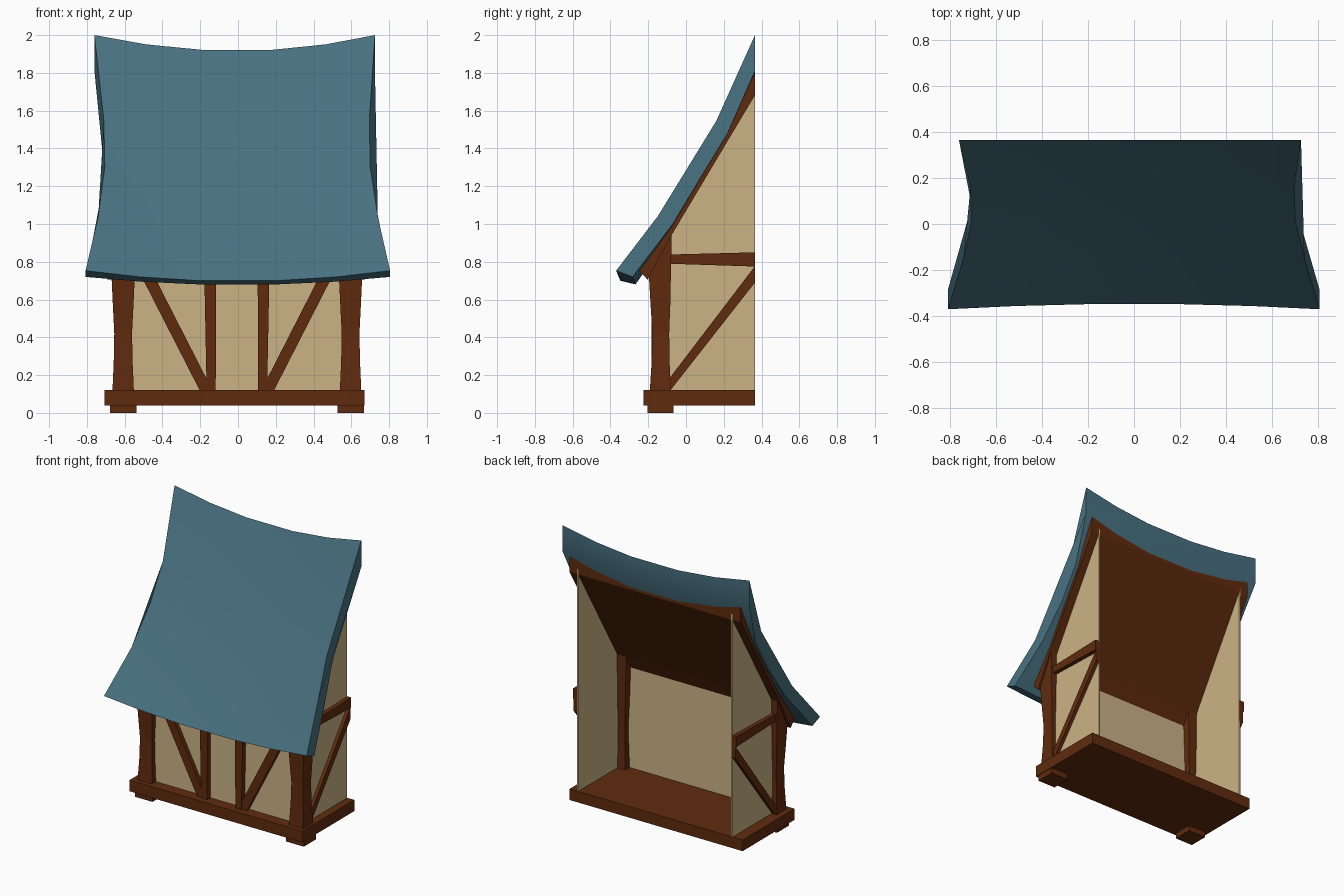
import bpy, bmesh

if "Cube" in bpy.data.objects:
    bpy.data.objects.remove(bpy.data.objects["Cube"])


def material(name, rgb):
    m = bpy.data.materials.new(name)
    m.diffuse_color = (*rgb, 1)
    m.use_nodes = True
    m.node_tree.nodes["Principled BSDF"].inputs["Base Color"].default_value = m.diffuse_color
    return m


TEAL = material("teal roof", (0.065, 0.165, 0.215))
WOOD = material("brown timber", (0.117, 0.024, 0.0044))
PLASTER = material("cream plaster", (0.597, 0.456, 0.238))


def make(name, verts, faces, mat):
    bm = bmesh.new()
    vs = [bm.verts.new(v) for v in verts]
    for f in faces:
        bm.faces.new([vs[i] for i in f])
    bmesh.ops.recalc_face_normals(bm, faces=bm.faces[:])
    me = bpy.data.meshes.new(name)
    bm.to_mesh(me)
    bm.free()
    me.materials.append(mat)
    ob = bpy.data.objects.new(name, me)
    bpy.context.collection.objects.link(ob)
    return ob


def loft(name, rings, mat):
    """Skin equal-sized closed rings and cap both ends."""
    n = len(rings[0])
    faces = [list(range(n)), [(len(rings) - 1) * n + i for i in range(n)]]
    for r in range(len(rings) - 1):
        for i in range(n):
            j = (i + 1) % n
            faces.append([r * n + i, r * n + j, (r + 1) * n + j, (r + 1) * n + i])
    return make(name, [v for ring in rings for v in ring], faces, mat)


def side_prism(name, yz, x0, x1, mat):
    return loft(name, [[(x, y, z) for y, z in yz] for x in (x0, x1)], mat)


def front_prism(name, xz, y0, y1, mat):
    return loft(name, [[(x, y, z) for x, z in xz] for y in (y0, y1)], mat)


def box(name, lo, hi, mat):
    return side_prism(name, [(lo[1], lo[2]), (hi[1], lo[2]), (hi[1], hi[2]), (lo[1], hi[2])],
                      lo[0], hi[0], mat)


# base slab
box("base", (-0.706, -0.225, 0.04), (0.67, 0.365, 0.12), WOOD)

# front wall
box("front_wall", (-0.622, -0.145, 0.1), (0.612, -0.13, 0.87), PLASTER)

CX = -0.006
for s, side in ((-1, "left"), (1, "right")):
    # foot under each front corner
    fx = CX + s * 0.602
    box(side + "_foot", (fx - 0.07, -0.204, 0), (fx + 0.07, -0.066, 0.045), WOOD)

    # waisted corner post with a sloping top
    rings = []
    for z, hx, y0, y1, slope in ((0.11, 0.057, -0.192, -0.08, 0), (0.27, 0.050, -0.182, -0.087, 0),
                                 (0.42, 0.047, -0.178, -0.089, 0), (0.58, 0.055, -0.188, -0.083, 0),
                                 (0.82, 0.066, -0.202, -0.076, 0.12)):
        rings.append([(fx - hx, y0, z), (fx + hx, y0, z), (fx + hx, y1, z + slope), (fx - hx, y1, z + slope)])
    loft(side + "_post", rings, WOOD)

    # front stud and slanted brace
    front_prism(side + "_stud", [(CX + s * x, z) for x, z in
                ((0.112, 0.11), (0.160, 0.11), (0.174, 0.82), (0.110, 0.82))], -0.182, -0.135, WOOD)
    front_prism(side + "_front_brace", [(CX + s * x, z) for x, z in
                ((0.155, 0.11), (0.192, 0.11), (0.555, 0.82), (0.487, 0.82), (0.155, 0.17))],
                -0.175, -0.135, WOOD)

    # gable wall
    wx = CX + s * 0.62
    side_prism(side + "_wall", [(-0.145, 0.1), (0.364, 0.1), (0.364, 1.72), (-0.08, 0.98), (-0.145, 0.86)],
               wx - s * 0.012, wx, PLASTER)

    # gable rail and brace
    out = CX + s * 0.65
    side_prism(side + "_rail", [(-0.1, 0.79), (0.365, 0.775), (0.365, 0.85), (-0.1, 0.838)],
               wx - s * 0.006, out, WOOD)
    side_prism(side + "_gable_brace", [(-0.09, 0.11), (0.365, 0.69), (0.365, 0.777), (-0.09, 0.18)],
               wx - s * 0.006, out - s * 0.006, WOOD)

# roof lining, seen as ceiling inside and as rafter ends outside
side_prism("roof_lining", [(0.364, 1.80), (0.215, 1.485), (-0.06, 1.03), (-0.248, 0.752),
                           (-0.203, 0.705), (-0.077, 0.94), (0.364, 1.68)], -0.69, 0.672, WOOD)

# sagging roof: rows run from ridge to eave, columns from left to right
left = (0.76, 0.71, 0.705, 0.74, 0.807)
right = (0.725, 0.695, 0.70, 0.74, 0.805)
top = ((0.365, 2.0), (0.16, 1.545), (0.01, 1.30), (-0.15, 1.04), (-0.37, 0.753))
under = ((0.365, 1.81), (0.22, 1.48), (0.08, 1.25), (-0.07, 1.0), (-0.283, 0.72))
top_sag = ((0, 0.078), (0, 0.06), (0.01, 0.05), (0.015, 0.05), (0.022, 0.053))
under_sag = ((0, 0.11), (0, 0.03), (0, 0.03), (0, 0.03), (0.016, 0.04))
cols = (-1, -0.64, -0.25, 0.25, 0.64, 1)
rings = []
for t in cols:
    k = (1 - t * t) / 0.9375
    ring = []
    for pts, sag, order in ((top, top_sag, range(5)), (under, under_sag, range(4, -1, -1))):
        for r in order:
            x = t * (right[r] if t > 0 else left[r])
            ring.append((x, pts[r][0] + k * sag[r][0], pts[r][1] - k * sag[r][1]))
    rings.append(ring)
roof = loft("roof", rings, TEAL)
bpy.context.view_layer.objects.active = roof
roof.select_set(True)
bpy.ops.object.shade_smooth_by_angle(angle=0.6)
